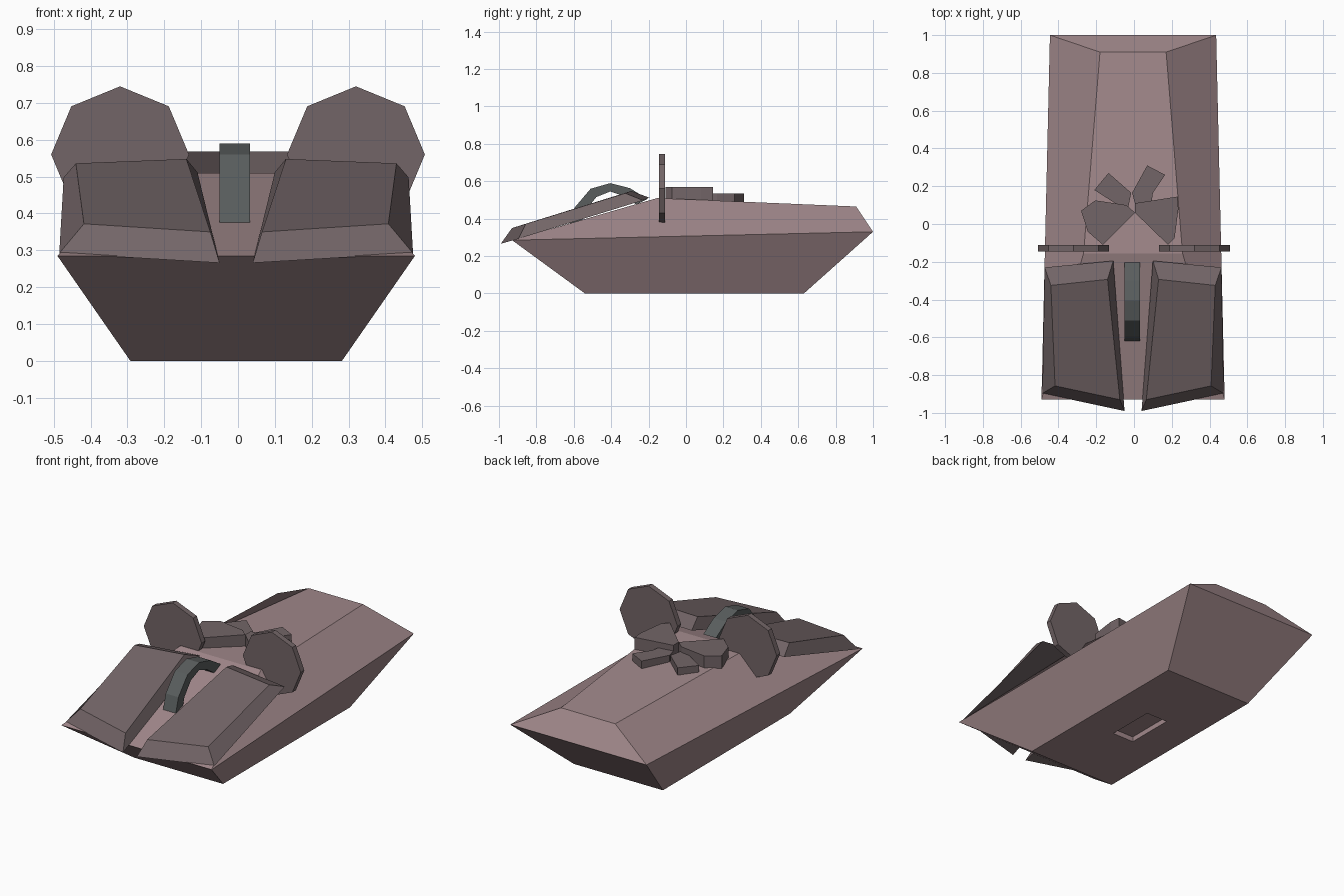
import bpy, bmesh, math

if "Cube" in bpy.data.objects:
    bpy.data.objects.remove(bpy.data.objects["Cube"])

CX = -0.005  # hull centre line


def material(name, rgb):
    m = bpy.data.materials.new(name)
    m.diffuse_color = (*rgb, 1)
    m.use_nodes = True
    m.node_tree.nodes["Principled BSDF"].inputs["Base Color"].default_value = m.diffuse_color
    return m


HULL = material("dusty_pink", (0.36, 0.25, 0.26))
PANEL = material("dark_mauve", (0.17, 0.13, 0.135))
GRIP = material("dark_slate", (0.10, 0.11, 0.11))


def loft(name, loops, mat):
    """Skin successive closed loops of equal length and cap both ends."""
    bm = bmesh.new()
    rings = [[bm.verts.new(p) for p in loop] for loop in loops]
    n = len(rings[0])
    for a, b in zip(rings, rings[1:]):
        for i in range(n):
            j = (i + 1) % n
            bm.faces.new((a[i], a[j], b[j], b[i]))
    bm.faces.new(rings[0][::-1])
    bm.faces.new(rings[-1])
    bmesh.ops.recalc_face_normals(bm, faces=bm.faces)
    mesh = bpy.data.meshes.new(name)
    bm.to_mesh(mesh)
    bm.free()
    mesh.materials.append(mat)
    obj = bpy.data.objects.new(name, mesh)
    bpy.context.collection.objects.link(obj)
    return obj


def quad(y0, w0, z0, y1, w1, z1):
    """Four corners: half widths w at a front and a back station."""
    return [(CX - w0, y0, z0), (CX + w0, y0, z0), (CX + w1, y1, z1), (CX - w1, y1, z1)]


def slab(name, outline, z0, z1, mat):
    return loft(name, [[(x, y, z) for x, y in outline] for z in (z0, z1)], mat)


# Hull: recess underneath, flat bottom, rim, deck and sloping nose
hull = [
    quad(-0.10, 0.07, 0.03, 0.19, 0.07, 0.03),
    quad(-0.10, 0.07, 0.0, 0.19, 0.07, 0.0),
    quad(-0.54, 0.287, 0.0, 0.63, 0.287, 0.0),
    quad(-0.93, 0.485, 0.285, 1.0, 0.44, 0.33),
    quad(-0.155, 0.262, 0.51, 0.91, 0.175, 0.465),
]
loft("hull", hull, HULL)

# Two bevelled panels on the nose, and two upright octagonal ears
base = [(0.105, -0.195, 0.512), (0.468, -0.23, 0.498), (0.48, -0.897, 0.292), (0.045, -0.99, 0.266)]
top = [(0.135, -0.293, 0.548), (0.435, -0.325, 0.536), (0.413, -0.857, 0.372), (0.07, -0.93, 0.35)]
for side, s in (("left", -1), ("right", 1)):
    loft("nose_panel_" + side,
         [[(CX + s * x, y, z) for x, y, z in ring] for ring in (base, top)], PANEL)
    octagon = [(s * 0.32 + 0.187 * math.cos(i * math.pi / 4),
                0.56 + 0.185 * math.sin(i * math.pi / 4)) for i in range(8)]
    loft("ear_disc_" + side,
         [[(x, y, z) for x, z in octagon] for y in (-0.145, -0.112)], PANEL)

# Arched handle between the panels
outer = [(-0.62, 0.372), (-0.595, 0.46), (-0.51, 0.56), (-0.405, 0.59), (-0.30, 0.563), (-0.205, 0.505)]
inner = [(-0.265, 0.475), (-0.33, 0.52), (-0.405, 0.545), (-0.48, 0.515), (-0.54, 0.44), (-0.555, 0.39)]
loft("arched_handle", [[(x, y, z) for y, z in outer + inner] for x in (-0.05, 0.032)], GRIP)

# Flat bow on the deck: two loops and two tails
slab("bow_loop_left", [(-0.28, 0.07), (-0.205, 0.125), (-0.04, 0.10), (0.005, 0.06),
                       (-0.165, -0.11), (-0.245, -0.04)], 0.495, 0.568, PANEL)
slab("bow_loop_right", [(0.005, 0.11), (0.23, 0.145), (0.235, 0.08), (0.215, -0.075),
                        (0.18, -0.11), (0.005, 0.06)], 0.495, 0.568, PANEL)
slab("bow_tail_left", [(-0.21, 0.18), (-0.135, 0.27), (-0.015, 0.165), (-0.03, 0.09),
                       (-0.10, 0.11)], 0.49, 0.535, PANEL)
slab("bow_tail_right", [(0.07, 0.31), (0.165, 0.26), (0.10, 0.165), (0.09, 0.09),
                        (0.01, 0.09), (-0.01, 0.165)], 0.49, 0.535, PANEL)
